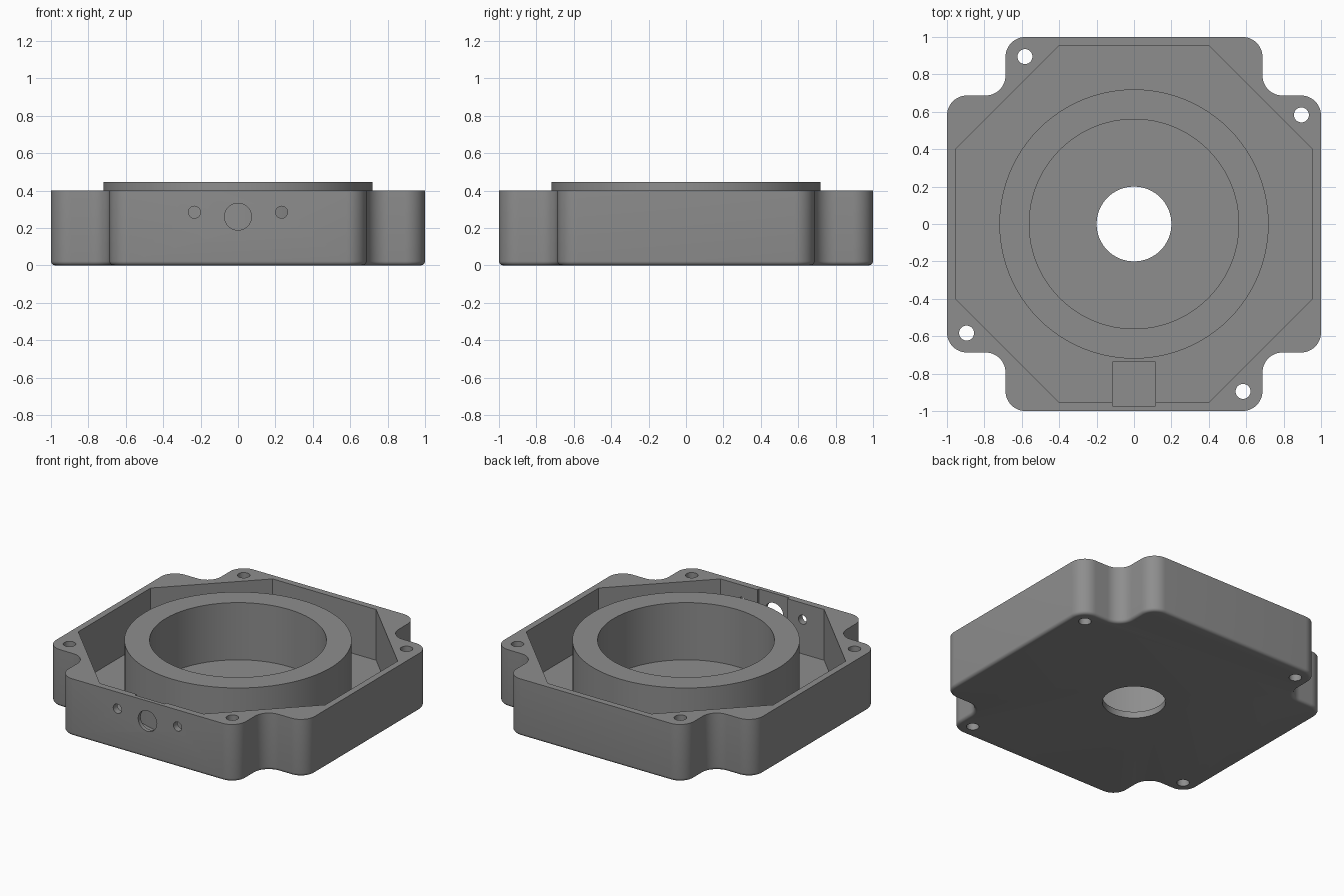
import bpy, bmesh, math

if "Cube" in bpy.data.objects:
    bpy.data.objects.remove(bpy.data.objects["Cube"])

RIM, FLOOR, BOSS_TOP = 0.40, 0.045, 0.445
STEP, R, BEVEL = 0.687, 0.107, 0.022   # notch position, corner radius, bottom rounding

grey = bpy.data.materials.new("grey")
grey.diffuse_color = (0.27, 0.27, 0.27, 1)
grey.use_nodes = True
grey.node_tree.nodes["Principled BSDF"].inputs["Base Color"].default_value = grey.diffuse_color


def make(name, bm):
    bmesh.ops.recalc_face_normals(bm, faces=bm.faces)
    mesh = bpy.data.meshes.new(name)
    bm.to_mesh(mesh)
    bm.free()
    mesh.materials.append(grey)
    ob = bpy.data.objects.new(name, mesh)
    bpy.context.collection.objects.link(ob)
    return ob


def loft(name, rings, closed=False):
    """Bridge rings of (x, y, z); cap the ends, or join last to first."""
    bm = bmesh.new()
    loops = [[bm.verts.new(p) for p in ring] for ring in rings]
    pairs = list(zip(loops, loops[1:]))
    if closed:
        pairs.append((loops[-1], loops[0]))
    else:
        bm.faces.new(loops[0])
        bm.faces.new(loops[-1])
    n = len(loops[0])
    for a, b in pairs:
        for i in range(n):
            j = (i + 1) % n
            bm.faces.new((a[i], a[j], b[j], b[i]))
    return make(name, bm)


def circle(r, z, n=96, cx=0, cy=0):
    return [(cx + r * math.cos(2 * math.pi * i / n),
             cy + r * math.sin(2 * math.pi * i / n), z) for i in range(n)]


def outline(d, z):
    """Square with stepped, rounded corners, shrunk by d."""
    def arc(cx, cy, r, a0, a1, n=12):
        return [(cx + r * math.cos(math.radians(a0 + (a1 - a0) * i / n)),
                 cy + r * math.sin(math.radians(a0 + (a1 - a0) * i / n)))
                for i in range(n + 1)]
    quarter = (arc(1 - R, STEP - R, R - d, 0, 90)
               + arc(STEP + R, STEP + R, R + d, 270, 180)
               + arc(STEP - R, 1 - R, R - d, 0, 90))
    pts = []
    for c, s in ((1, 0), (0, 1), (-1, 0), (0, -1)):
        pts += [(c * x - s * y, s * x + c * y, z) for x, y in quarter]
    return pts


# Housing block with rounded bottom edge
rings = []
for k in range(6):
    a = math.radians(90 * k / 5)
    rings.append(outline(BEVEL * (1 - math.sin(a)), BEVEL * (1 - math.cos(a))))
rings.append(outline(0, RIM))
housing = loft("housing", rings)

cutters = []

# Octagonal cavity
octagon = [(0.955, -0.4), (0.955, 0.4), (0.4, 0.955), (-0.4, 0.955),
           (-0.955, 0.4), (-0.955, -0.4), (-0.4, -0.955), (0.4, -0.955)]
cutters.append(loft("cavity_cutter", [[(x, y, z) for x, y in octagon]
                                      for z in (FLOOR, 0.6)]))

# Connector pocket in the front wall
pocket = [(-0.115, -0.972), (0.115, -0.972), (0.115, -0.738), (-0.115, -0.738)]
cutters.append(loft("pocket_cutter", [[(x, y, z) for x, y in pocket]
                                      for z in (0.03, 0.6)]))

# Centre hole and four mounting holes
cutters.append(loft("centre_cutter", [circle(0.2, z) for z in (-0.1, 0.2)]))
for x, y in ((0.895, 0.583), (-0.583, 0.895), (-0.895, -0.583), (0.583, -0.895)):
    cutters.append(loft("mount_cutter", [circle(0.04, z, 32, x, y) for z in (-0.1, 0.6)]))

# Front wall holes: one socket and two screws
for x, z, r in ((0, 0.26, 0.072), (-0.233, 0.284, 0.032), (0.233, 0.284, 0.032)):
    cutters.append(loft("front_cutter", [[(px, y, pz) for px, pz, _ in circle(r, 0, 40, x, z)]
                                         for y in (-1.1, -0.85)]))

for c in cutters:
    mod = housing.modifiers.new("cut", 'BOOLEAN')
    mod.operation, mod.solver, mod.object = 'DIFFERENCE', 'EXACT', c
bpy.context.view_layer.objects.active = housing
housing.select_set(True)
for mod in list(housing.modifiers):
    bpy.ops.object.modifier_apply(modifier=mod.name)
for c in cutters:
    bpy.data.objects.remove(c)

# Raised bearing ring standing on the floor
boss = loft("bearing_ring", [circle(0.72, FLOOR), circle(0.72, BOSS_TOP),
                             circle(0.56, BOSS_TOP), circle(0.56, FLOOR)], closed=True)

bpy.ops.object.select_all(action='DESELECT')
for ob in (housing, boss):
    ob.select_set(True)
bpy.context.view_layer.objects.active = housing
bpy.ops.object.shade_smooth_by_angle(angle=math.radians(30))
